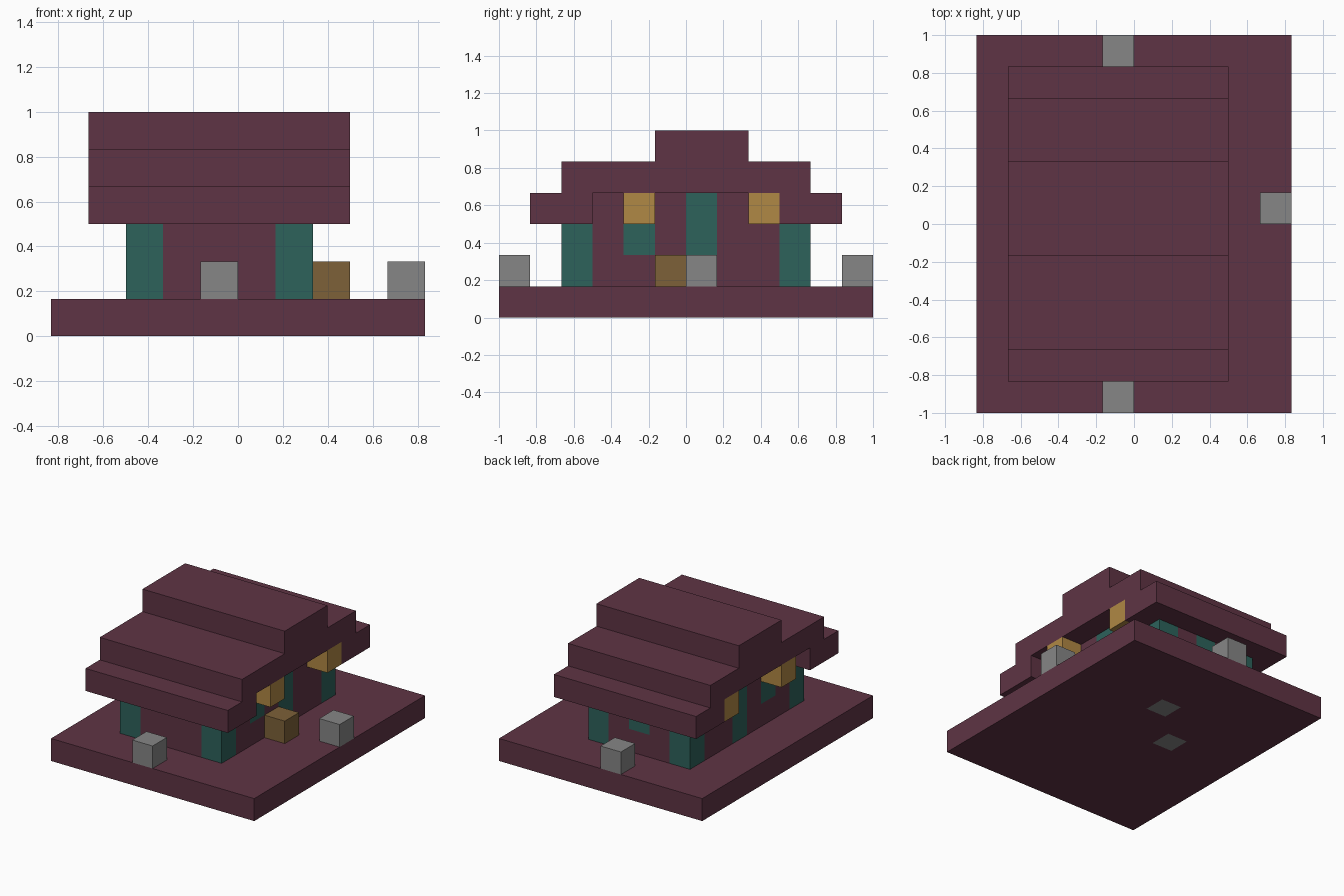
import bpy
import bmesh
from mathutils import Vector

U = 1 / 6  # one block of the building grid

if "Cube" in bpy.data.objects:
    bpy.data.objects.remove(bpy.data.objects["Cube"], do_unlink=True)


def material(name, rgb):
    mat = bpy.data.materials.new(name)
    mat.use_nodes = True
    mat.diffuse_color = (*rgb, 1)
    mat.node_tree.nodes["Principled BSDF"].inputs["Base Color"].default_value = (*rgb, 1)
    return mat


MAROON = material("maroon", (0.114, 0.034, 0.058))
TEAL = material("teal", (0.026, 0.122, 0.105))
AMBER = material("amber", (0.434, 0.246, 0.058))
BROWN = material("brown", (0.205, 0.119, 0.040))
GREY = material("grey", (0.238, 0.238, 0.238))


def block(name, x, y, z, mat, panels=(), panel_mat=None):
    """Box given by grid ranges; faces inside a panel range are cut out and recoloured."""
    bm = bmesh.new()
    bmesh.ops.create_cube(bm, size=1)
    for v in bm.verts:
        v.co = [r[0] + (c + 0.5) * (r[1] - r[0]) for r, c in zip((x, y, z), v.co)]
    for panel in panels:
        for axis, limits in enumerate(panel):
            for cut in limits:
                normal, point = Vector(), Vector()
                normal[axis], point[axis] = 1, cut
                bmesh.ops.bisect_plane(bm, geom=bm.verts[:] + bm.edges[:] + bm.faces[:],
                                       plane_co=point, plane_no=normal, dist=1e-4)
    for f in bm.faces:
        c = f.calc_center_median()
        f.material_index = int(any(all(lo - 0.01 <= c[i] <= hi + 0.01
                                       for i, (lo, hi) in enumerate(p)) for p in panels))
    bmesh.ops.scale(bm, vec=(U, U, U), verts=bm.verts)
    mesh = bpy.data.meshes.new(name)
    bm.to_mesh(mesh)
    bm.free()
    mesh.materials.append(mat)
    if panel_mat:
        mesh.materials.append(panel_mat)
    obj = bpy.data.objects.new(name, mesh)
    bpy.context.scene.collection.objects.link(obj)
    return obj


# Ground slab with two grey blocks showing underneath
block("ground_slab", (-5, 5), (-6, 6), (0, 1), MAROON,
      [((0, 1), (2, 3), (0, 0)), ((-2, -1), (0, 1), (0, 0))], GREY)

# House walls with side doors and windows
block("house_walls", (-3, 2), (-3, 3), (1, 4), MAROON,
      [((side, side), (y, y + 1), (z0, z1)) for side in (-3, 2)
       for y, z0, z1 in ((0, 1, 4), (-2, 2, 3))], TEAL)
block("front_wall", (-2, 1), (-4, -3), (1, 3), MAROON)
block("back_wall", (-2, 1), (3, 4), (1, 3), MAROON, [((-1, 0), (4, 4), (2, 3))], TEAL)

# Corner posts
for side, x in (("right", -3), ("left", 1)):
    for end, y in (("front", -4), ("back", 3)):
        block(f"{end}_{side}_post", (x, x + 1), (y, y + 1), (1, 3), TEAL)

# Stepped roof
for end, y in (("front", -5), ("back", 3)):
    block(f"{end}_eave", (-4, 3), (y, y + 2), (3, 4), MAROON)
block("roof_middle", (-4, 3), (-4, 4), (4, 5), MAROON)
block("roof_ridge", (-4, 3), (-1, 2), (5, 6), MAROON)

# Lanterns hanging under the gables
for side, x in (("right", -4), ("left", 2)):
    for end, y in (("front", -2), ("back", 2)):
        block(f"{end}_{side}_lantern", (x, x + 1), (y, y + 1), (3, 4), AMBER)

# Crate and stones in the yard
block("crate", (2, 3), (-1, 0), (1, 2), BROWN)
for place, x, y in (("front", -1, -6), ("back", -1, 5), ("left", 4, 0)):
    block(f"{place}_stone", (x, x + 1), (y, y + 1), (1, 2), GREY)
